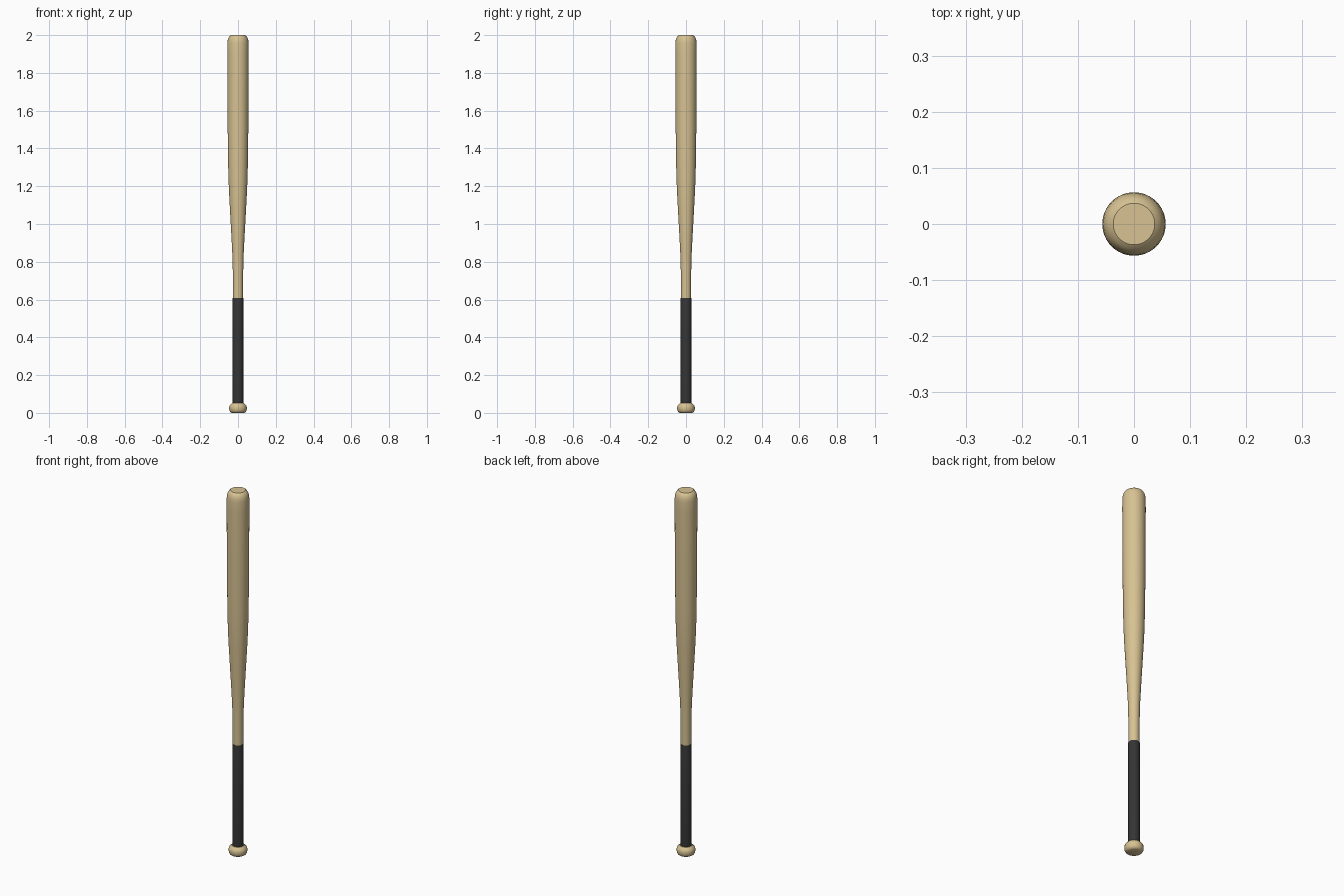
import bpy, bmesh
from math import radians, cos, sin, pi

if "Cube" in bpy.data.objects:
    bpy.data.objects.remove(bpy.data.objects["Cube"])

SIDES = 48


def material(name, color):
    m = bpy.data.materials.new(name)
    m.diffuse_color = color
    m.use_nodes = True
    m.node_tree.nodes["Principled BSDF"].inputs["Base Color"].default_value = m.diffuse_color
    return m


def lathe(name, profile, mat):
    """Revolve (radius, z) points around z and cap both ends."""
    bm = bmesh.new()
    rings = [[bm.verts.new((r * cos(2 * pi * i / SIDES), r * sin(2 * pi * i / SIDES), z))
              for i in range(SIDES)] for r, z in profile]
    for a, b in zip(rings, rings[1:]):
        for i in range(SIDES):
            j = (i + 1) % SIDES
            bm.faces.new((a[i], a[j], b[j], b[i]))
    bm.faces.new(rings[0][::-1])
    bm.faces.new(rings[-1])
    mesh = bpy.data.meshes.new(name)
    bm.to_mesh(mesh)
    bm.free()
    obj = bpy.data.objects.new(name, mesh)
    bpy.context.collection.objects.link(obj)
    mesh.materials.append(mat)
    bpy.ops.object.select_all(action='DESELECT')
    obj.select_set(True)
    bpy.context.view_layer.objects.active = obj
    bpy.ops.object.shade_smooth_by_angle(angle=radians(35))
    return obj


wood = material("wood", (0.68, 0.54, 0.29, 1))
black = material("black_grip", (0.035, 0.035, 0.035, 1))

# Barrel, taper and handle core running down into the knob
lathe("barrel_and_handle", [
    (0.026, 0.04), (0.0265, 0.60), (0.027, 0.72), (0.029, 0.82),
    (0.034, 0.92), (0.040, 1.03), (0.046, 1.14), (0.0505, 1.24),
    (0.053, 1.36), (0.0545, 1.50), (0.0558, 1.70), (0.0565, 1.90),
    (0.0563, 1.955), (0.0545, 1.972), (0.051, 1.984),
    (0.045, 1.994), (0.037, 2.0)], wood)

# Rounded knob with a flared collar
lathe("knob", [
    (0.033, 0.0), (0.040, 0.004), (0.0445, 0.011), (0.0465, 0.020),
    (0.0465, 0.030), (0.0445, 0.038), (0.039, 0.045), (0.032, 0.052)], wood)

# Grip sleeve
lathe("grip", [(0.0285, 0.045), (0.0285, 0.605), (0.0275, 0.608)], black)
